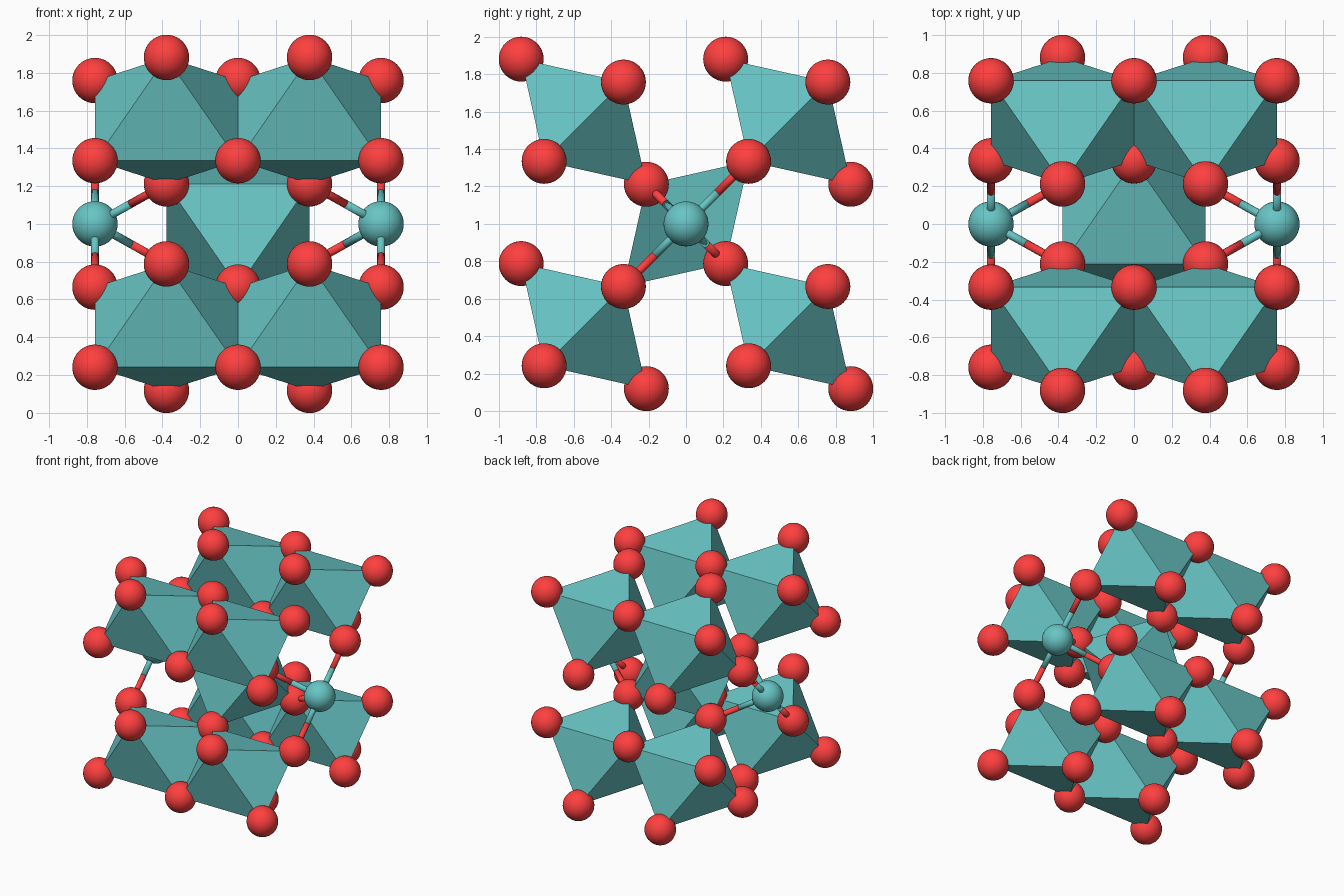
import bpy, bmesh
from mathutils import Vector

if "Cube" in bpy.data.objects:
    bpy.data.objects.remove(bpy.data.objects["Cube"])

A, C = 1.093, 0.757          # lattice spacing across (y, z) and along the chains (x)
P, Q = 0.3345, 0.212         # offsets of tip and waist atoms from a centre
R, ROD = 0.12, 0.022         # ball and rod radii
MID = Vector((0, 0, 1))


def material(name, rgb):
    m = bpy.data.materials.new(name)
    m.diffuse_color = (*rgb, 1)
    m.use_nodes = True
    m.node_tree.nodes["Principled BSDF"].inputs["Base Color"].default_value = m.diffuse_color
    return m


TEAL = material("teal", (0.14, 0.56, 0.56))
RED = material("red", (1.0, 0.05, 0.05))


def finish(name, bm, mat, smooth):
    me = bpy.data.meshes.new(name)
    bm.to_mesh(me)
    bm.free()
    for f in me.polygons:
        f.use_smooth = smooth
    me.materials.append(mat)
    ob = bpy.data.objects.new(name, me)
    bpy.context.collection.objects.link(ob)
    return ob


def corners(centre, s):
    """Six octahedron corners; s = -1 or 1 sets which diagonal the tips follow."""
    tips = [centre + Vector((0, s * k * P, k * P)) for k in (-1, 1)]
    waist = [centre + Vector((i * C / 2, -s * k * Q, k * Q))
             for i in (-1, 1) for k in (-1, 1)]
    return tips + waist


def octahedron(name, pts):
    bm = bmesh.new()
    bmesh.ops.convex_hull(bm, input=[bm.verts.new(p) for p in pts])
    bmesh.ops.recalc_face_normals(bm, faces=bm.faces)
    finish(name, bm, TEAL, False)


# ball mesh, shared by all balls of one colour
def ball_maker(name, mat):
    bm = bmesh.new()
    bmesh.ops.create_uvsphere(bm, u_segments=40, v_segments=20, radius=R)
    first = finish(name, bm, mat, True)
    me = first.data
    bpy.data.objects.remove(first)

    def make(p):
        ob = bpy.data.objects.new(name, me)
        ob.location = p
        bpy.context.collection.objects.link(ob)
    return make


red_ball = ball_maker("corner_ball", RED)
teal_ball = ball_maker("centre_ball", TEAL)


def rod(name, a, b, mat):
    bm = bmesh.new()
    d = b - a
    bmesh.ops.create_cone(bm, cap_ends=True, segments=20, radius1=ROD,
                          radius2=ROD, depth=d.length)
    ob = finish(name, bm, mat, True)
    ob.rotation_mode = 'QUATERNION'
    ob.rotation_quaternion = d.to_track_quat('Z', 'Y')
    ob.location = (a + b) / 2


# four outer chains of two octahedra, plus the single middle octahedron
atoms = {}
for y in (-1, 1):
    for z in (-1, 1):
        for x in (-1, 1):
            pts = corners(MID + Vector((x * C, y * A, z * A)) / 2, -1)
            octahedron("outer_octahedron", pts)
            atoms.update({tuple(round(c, 2) for c in p): p for p in pts})
octahedron("middle_octahedron", corners(MID, 1))

# red balls on every corner (shared corners once)
for p in atoms.values():
    red_ball(p)

# open centres at both ends of the middle chain, with two-colour rods
for x in (-1, 1):
    centre = MID + Vector((x * C, 0, 0))
    teal_ball(centre)
    for p in corners(centre, 1):
        if abs(p.x) < C + 0.01:
            half = (centre + p) / 2
            rod("rod_inner_half", centre, half, TEAL)
            rod("rod_outer_half", half, p, RED)
